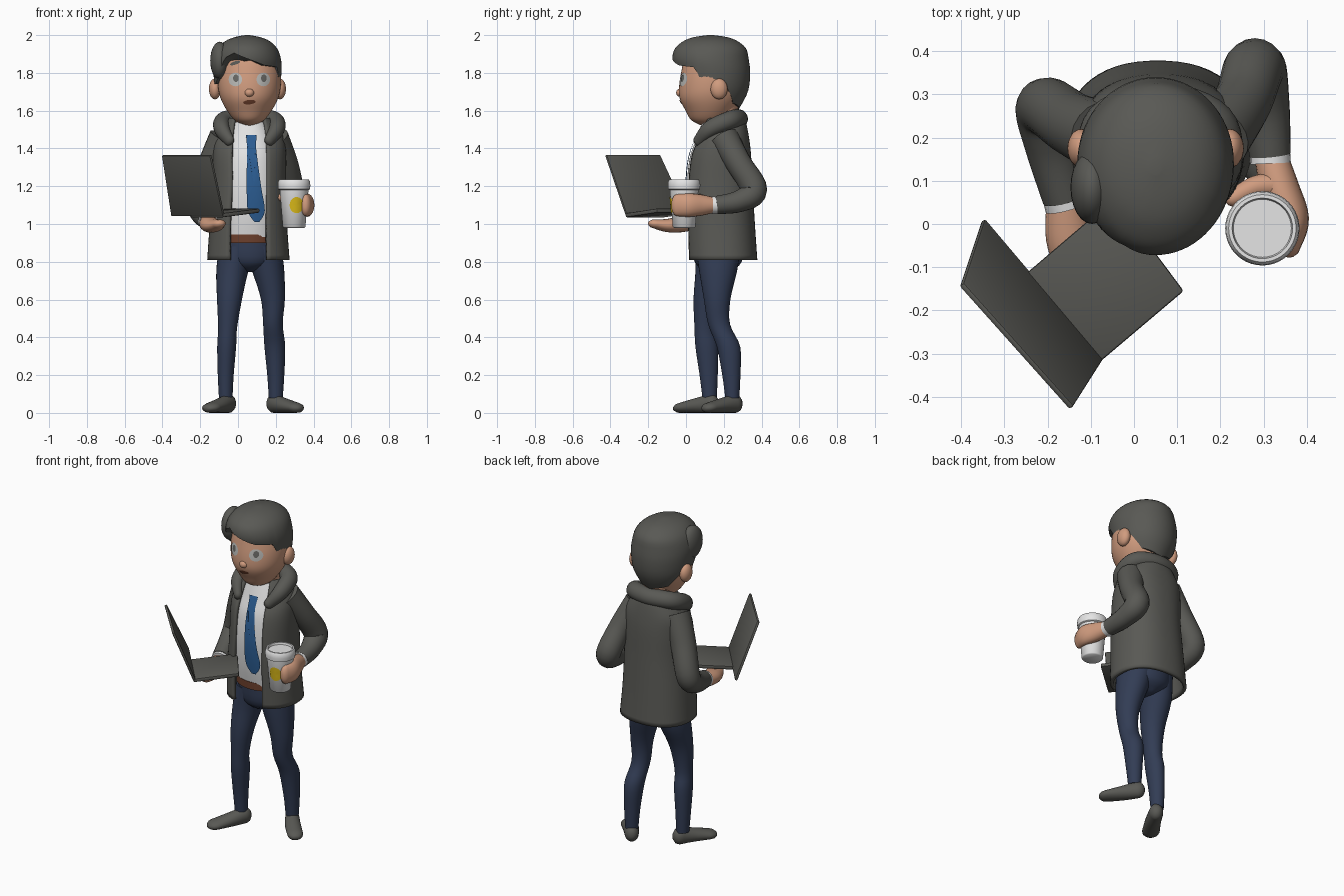
import bpy, bmesh, math
from mathutils import Vector
from mathutils.bvhtree import BVHTree

if "Cube" in bpy.data.objects:
    bpy.data.objects.remove(bpy.data.objects["Cube"])


def material(name, r, g, b):
    m = bpy.data.materials.new(name)
    m.diffuse_color = (r, g, b, 1)
    m.use_nodes = True
    m.node_tree.nodes["Principled BSDF"].inputs["Base Color"].default_value = m.diffuse_color
    return m


GREY = material("charcoal grey", .10, .10, .09)
SKIN = material("skin", .63, .33, .21)
NAVY = material("navy", .032, .046, .09)
WHITE = material("white", .78, .78, .78)
BLUE = material("tie blue", .025, .11, .29)
BROWN = material("brown", .15, .05, .025)
YELLOW = material("yellow", .72, .5, .01)
EYE = material("eye grey", .5, .5, .48)
IRIS = material("iris grey", .14, .14, .13)


def smooth(rows, k):
    """Catmull-Rom resampling of rows of numbers"""
    out, n = [], len(rows)
    for i in range(n - 1):
        p = [rows[max(i - 1, 0)], rows[i], rows[i + 1], rows[min(i + 2, n - 1)]]
        for s in range(k):
            t = s / k
            out.append([.5 * (2*b + (c - a)*t + (2*a - 5*b + 4*c - d)*t*t + (3*b - a - 3*c + d)*t**3)
                        for a, b, c, d in zip(*p)])
    return out + [list(rows[-1])]


def lerp(table, x):
    for a, b in zip(table, table[1:]):
        if x <= b[0]:
            t = max(0, (x - a[0]) / (b[0] - a[0]))
            return [u + (v - u) * t for u, v in zip(a[1:], b[1:])]
    return list(table[-1][1:])


def finish(name, bm, mat, fix=True, angle=50):
    if fix:
        bmesh.ops.recalc_face_normals(bm, faces=bm.faces)
    me = bpy.data.meshes.new(name)
    bm.to_mesh(me)
    bm.free()
    me.materials.append(mat)
    ob = bpy.data.objects.new(name, me)
    bpy.context.collection.objects.link(ob)
    bpy.ops.object.select_all(action='DESELECT')
    ob.select_set(True)
    bpy.context.view_layer.objects.active = ob
    bpy.ops.object.shade_smooth_by_angle(angle=math.radians(angle))
    return ob


def loft(name, rings, mat, closed=True):
    bm = bmesh.new()
    vs = [[bm.verts.new(p) for p in r] for r in rings]
    n = len(rings[0])
    for a, b in zip(vs, vs[1:]):
        for j in range(n if closed else n - 1):
            k = (j + 1) % n
            bm.faces.new((a[j], a[k], b[k], b[j]))
    if closed:
        bm.faces.new(vs[0][::-1])
        bm.faces.new(vs[-1])
    return finish(name, bm, mat, closed)


def stack(name, rows, mat, k=4, n=32, p=2):
    """horizontal oval rings: z, cx, cy, rx, ry and optional half width of a front opening"""
    rings = []
    for r in smooth(rows, k):
        z, cx, cy, rx, ry = r[:5]
        gap = math.asin((r[5] / rx) ** (p / 2)) if len(r) > 5 else 0
        ring = []
        for j in range(n):
            a = gap + (2*math.pi - 2*gap) * j / (n - 1) if gap else 2*math.pi*j/n
            s, c = math.sin(a), -math.cos(a)
            ring.append((cx + rx*math.copysign(abs(s)**(2/p), s), cy + ry*math.copysign(abs(c)**(2/p), c), z))
        rings.append(ring)
    return loft(name, rings, mat, len(rows[0]) == 5)


def tube(name, rows, mat, rounded=True, k=6, n=20):
    """swept oval: x, y, z, side radius, upright radius"""
    rows = smooth(rows, k)
    pts = [Vector(r[:3]) for r in rows]
    rings, u, last = [], None, len(pts) - 1
    for i, r in enumerate(rows):
        t = (pts[min(i + 1, last)] - pts[max(i - 1, 0)]).normalized()
        u = t.cross(Vector((0, 0, 1))) if u is None else u
        u = (u - t * u.dot(t)).normalized()
        w = u.cross(t)
        ends = [(0, 1)]
        if rounded and i == 0:
            ends = [(-.97, .25), (-.85, .52), (-.5, .87), (0, 1)]
        if rounded and i == last:
            ends = [(0, 1), (.5, .87), (.85, .52), (.97, .25)]
        for d, s in ends:
            c = pts[i] + t * d * r[3]
            rings.append([c + u*r[3]*s*math.cos(2*math.pi*j/n) + w*r[4]*s*math.sin(2*math.pi*j/n)
                          for j in range(n)])
    return loft(name, rings, mat)


def ball(name, c, r, mat):
    bm = bmesh.new()
    bmesh.ops.create_uvsphere(bm, u_segments=24, v_segments=14, radius=1)
    for v in bm.verts:
        v.co = [c[i] + v.co[i] * r[i] for i in range(3)]
    return finish(name, bm, mat)


def decal(name, target, outline, c, mat, off=.004):
    """thin plate draped on the front of a target"""
    me = target.data
    tree = BVHTree.FromPolygons([v.co for v in me.vertices], [p.vertices[:] for p in me.polygons])
    bm = bmesh.new()

    def put(x, z):
        hit = tree.ray_cast(Vector((x, -1, z)), Vector((0, 1, 0)))[0]
        return bm.verts.new((x, (hit.y if hit else 0) - off, z))
    n = len(outline)
    rings = [[put(c[0] + (x - c[0])*s, c[1] + (z - c[1])*s) for x, z in outline] for s in (1, .7, .4)]
    mid = put(*c)
    for j in range(n):
        k = (j + 1) % n
        for a, b in zip(rings, rings[1:]):
            bm.faces.new((a[j], a[k], b[k], b[j]))
        bm.faces.new((rings[-1][j], rings[-1][k], mid))
    return finish(name, bm, mat)


def oval(x, z, rx, rz, tilt=0):
    ct, st = math.cos(tilt), math.sin(tilt)
    pts = [(rx*math.cos(i*math.pi/10), rz*math.sin(i*math.pi/10)) for i in range(20)]
    return [(x + a*ct - b*st, z + a*st + b*ct) for a, b in pts], (x, z)


def slab(name, corners, thick, mat):
    bm = bmesh.new()
    a = [bm.verts.new(c) for c in corners]
    b = [bm.verts.new(Vector(c) + Vector(thick)) for c in corners]
    bm.faces.new(a)
    bm.faces.new(b[::-1])
    for j in range(4):
        k = (j + 1) % 4
        bm.faces.new((a[j], b[j], b[k], a[k]))
    bmesh.ops.recalc_face_normals(bm, faces=bm.faces)
    bmesh.ops.bevel(bm, geom=bm.edges[:], offset=.006, segments=2, affect='EDGES', profile=.5)
    return finish(name, bm, mat, angle=35)


# trousers and shoes
stack("left_leg", [(.08, -.065, .125, .036, .038), (.2, -.065, .12, .042, .048), (.35, -.06, .11, .05, .06),
                   (.45, -.055, .1, .05, .055), (.6, -.045, .11, .066, .07), (.75, -.03, .15, .085, .1),
                   (.88, 0, .17, .1, .12)], NAVY)
stack("right_leg", [(.08, .2, .245, .037, .037), (.2, .2, .24, .045, .048), (.35, .195, .225, .055, .062),
                    (.47, .185, .175, .052, .058), (.6, .185, .165, .063, .07), (.75, .16, .17, .085, .1),
                    (.88, .13, .17, .1, .12)], NAVY)
stack("hips", [(.745, .06, .17, .02, .06), (.8, .065, .17, .14, .125), (.92, .06, .17, .155, .135)], NAVY)
tube("left_shoe", [(-.05, .135, .05, .04, .05), (-.09, .06, .04, .045, .04), (-.14, -.02, .028, .05, .028)], GREY)
tube("right_shoe", [(.19, .26, .05, .04, .05), (.24, .195, .04, .045, .04), (.305, .125, .028, .045, .028)], GREY)

# belt, shirt and tie
stack("belt", [(.9, .06, .17, .162, .144), (.945, .06, .17, .162, .144)], BROWN, 1)
shirt = stack("shirt", [(.93, .065, .17, .155, .138), (1.05, .065, .165, .16, .152), (1.2, .065, .165, .16, .16),
                        (1.35, .065, .17, .15, .15), (1.45, .065, .18, .13, .125), (1.54, .06, .18, .09, .095)],
              WHITE, 5, 48, 2.3)
tie_rows = smooth([(1.47, .07, .028), (1.41, .071, .024), (1.2, .084, .038), (1.07, .097, .045), (1.01, .1, .012)], 4)
decal("tie", shirt, [(x - w, z) for z, x, w in tie_rows] + [(x + w, z) for z, x, w in tie_rows[::-1]],
      (.085, 1.2), BLUE, .009)

# open jacket with thick collar
jacket = stack("jacket", [(.81, .055, .19, .218, .188, .1), (1.0, .055, .18, .205, .185, .1),
                          (1.2, .06, .175, .195, .178, .095), (1.36, .06, .18, .195, .165, .095),
                          (1.45, .06, .195, .185, .14, .09), (1.52, .06, .2, .145, .122, .085),
                          (1.56, .06, .2, .11, .11, .08)], GREY, 5, 48, 2.3)
mod = jacket.modifiers.new("cloth thickness", 'SOLIDIFY')
mod.thickness, mod.offset = .02, -1
half = [(-.045, .065, 1.44, .024, .03), (-.085, .13, 1.505, .042, .045), (-.065, .235, 1.55, .048, .05)]
tube("collar", half + [(.06, .28, 1.56, .046, .05)] + [(.12 - r[0],) + r[1:] for r in half[::-1]], GREY)

# sleeves, cuffs and hands
tube("left_sleeve", [(-.07, .2, 1.455, .085, .085), (-.14, .23, 1.31, .074, .074), (-.205, .27, 1.13, .068, .068),
                     (-.195, .19, 1.06, .06, .06), (-.16, .06, 1.02, .052, .052)], GREY, False)
tube("right_sleeve", [(.19, .2, 1.455, .08, .08), (.25, .28, 1.32, .068, .068), (.28, .36, 1.18, .07, .07),
                      (.302, .28, 1.12, .058, .058), (.315, .16, 1.1, .048, .048)], GREY, False)
tube("left_cuff", [(-.166, .08, 1.022, .05, .05), (-.155, .04, 1.014, .051, .051)], WHITE, False)
tube("right_cuff", [(.314, .18, 1.1, .046, .046), (.316, .14, 1.1, .047, .047)], WHITE, False)
tube("left_hand", [(-.158, .06, 1.012, .044, .04), (-.15, -.03, .998, .054, .042), (-.125, -.1, .992, .052, .035),
                   (-.1, -.165, 1.0, .036, .024)], SKIN)
tube("right_hand", [(.316, .16, 1.1, .038, .038), (.338, .08, 1.1, .045, .056), (.365, .01, 1.1, .04, .062),
                    (.358, -.05, 1.1, .028, .058)], SKIN)
tube("right_thumb", [(.33, .09, 1.12, .03, .03), (.28, .085, 1.13, .026, .026), (.23, .06, 1.14, .02, .02)], SKIN)

# laptop
slab("laptop_base", [(-.25, -.115, 1.035), (-.08, -.32, 1.035), (.115, -.155, 1.06), (-.045, .06, 1.06)],
     (0, 0, .022), GREY)
slab("laptop_screen", [(-.355, .005, 1.04), (-.08, -.32, 1.04), (-.15, -.43, 1.362), (-.405, -.145, 1.362)],
     (.011, .009, .006), GREY)

# cup with lid
cup = stack("cup", [(z, .297, -.01, r, r) for z, r in
                    [(.98, .054), (.986, .06), (1.18, .076), (1.184, .084), (1.205, .086), (1.225, .084),
                     (1.235, .078), (1.235, .07), (1.222, .067)]], WHITE, 1, 40)
decal("cup_dot", cup, *oval(.31, 1.1, .037, .043), YELLOW)

# head, neck, ears, nose
stack("neck", [(1.46, .06, .18, .095, .095), (1.55, .06, .175, .085, .09), (1.66, .06, .185, .09, .1)], SKIN)
head = stack("head", [(1.522, .06, .12, .03, .04), (1.55, .06, .12, .078, .092), (1.6, .06, .125, .118, .127),
                      (1.66, .06, .13, .15, .162), (1.72, .06, .135, .165, .172), (1.8, .06, .14, .167, .166),
                      (1.88, .06, .145, .152, .15), (1.95, .06, .15, .1, .1), (1.97, .06, .15, .03, .03)],
             SKIN, 5, 48)
ball("nose", (.06, -.03, 1.695), (.025, .022, .022), SKIN)
for side in (-1, 1):
    ball("ear", (.05 + side * .172, .175, 1.715), (.032, .045, .055), SKIN)
    ex = .06 + side * .074
    decal("eye", head, *oval(ex, 1.765, .036, .036), EYE)
    decal("iris", head, *oval(ex + .003, 1.772, .015, .02), IRIS, .007)
decal("brow", head, *oval(-.016, 1.852, .028, .009, .3), GREY)
decal("mouth", head, *oval(.06, 1.645, .033, .012, .1), BROWN)

# hair cap: hairline height by direction, outline by height
hairline = [(-180, 1.61), (-130, 1.64), (-105, 1.74), (-75, 1.74), (-58, 1.78), (-42, 1.88), (-25, 1.905),
            (0, 1.875), (30, 1.84), (62, 1.83), (70, 1.74), (85, 1.73), (97, 1.77), (112, 1.72), (130, 1.64),
            (180, 1.61)]
shape = [(1.6, .16, .11, .115), (1.7, .15, .165, .178), (1.8, .145, .18, .195), (1.87, .13, .178, .202),
         (1.93, .13, .157, .188), (1.97, .13, .115, .14), (1.99, .13, .065, .085), (2.0, .13, .012, .016)]
shape = smooth(shape, 4)
rings = []
for i in range(-1, 19):
    ring = []
    for j in range(72):
        deg = -180 + j * 5
        zb = lerp(hairline, deg)[0]
        z = zb + (2.0 - zb) * math.sin(max(i, 0) / 18 * math.pi / 2)
        cy, rx, ry = lerp(shape, z)
        f = .76 if i < 0 else 1
        a = math.radians(deg)
        ring.append((.05 + rx*f*math.sin(a), cy - ry*f*math.cos(a), z))
    rings.append(ring)
loft("hair", rings, GREY)
ball("hair_side_lock", (-.097, .085, 1.865), (.05, .085, .1), GREY)
